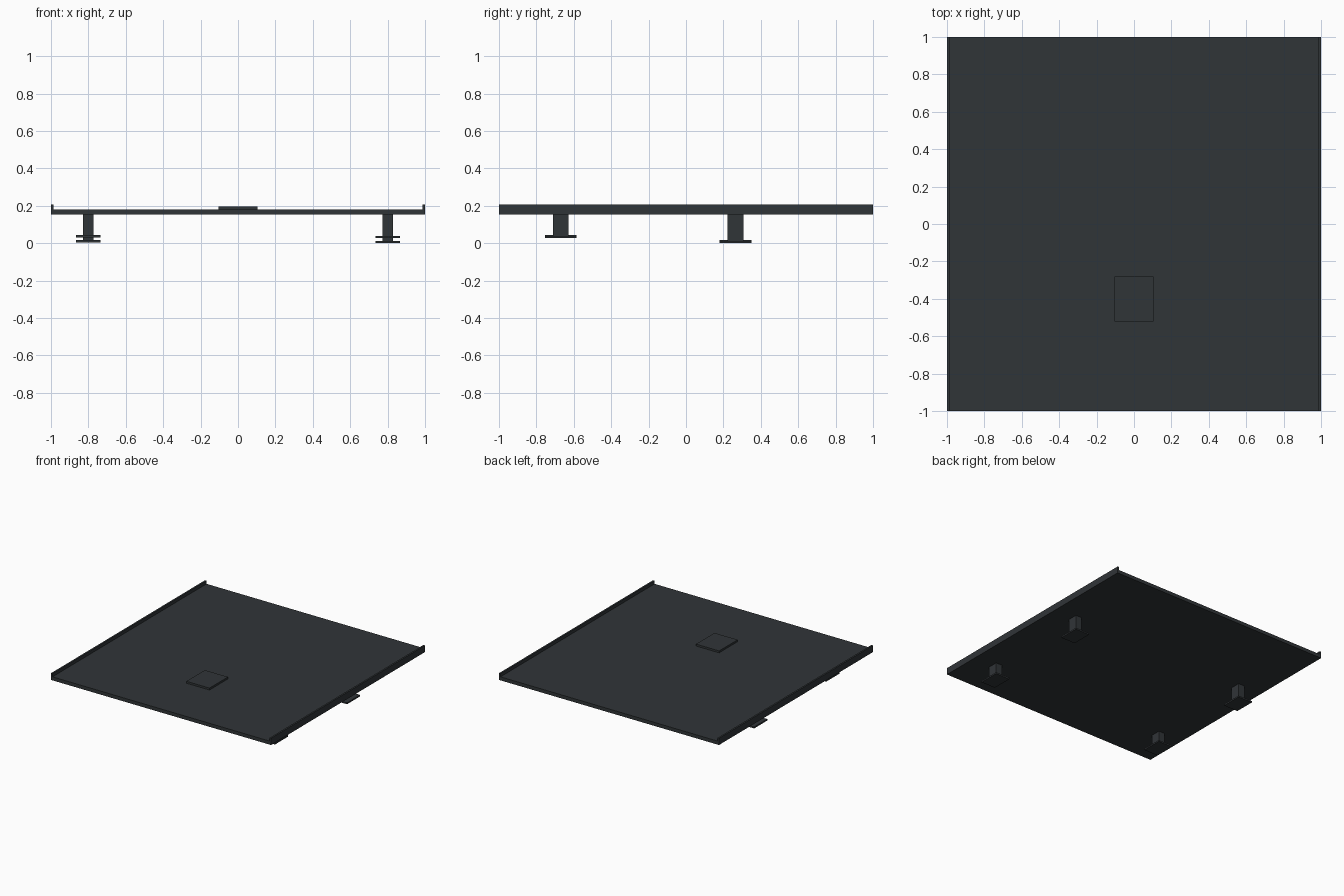
import bpy

if "Cube" in bpy.data.objects:
    bpy.data.objects.remove(bpy.data.objects["Cube"])

mat = bpy.data.materials.new("dark_grey")
mat.diffuse_color = (0.03, 0.035, 0.039, 1)
mat.use_nodes = True
mat.node_tree.nodes["Principled BSDF"].inputs["Base Color"].default_value = mat.diffuse_color


def box(name, x, y, z):
    """Axis-aligned box from (min, max) ranges."""
    mid = [(a + b) / 2 for a, b in (x, y, z)]
    bpy.ops.mesh.primitive_cube_add(size=1, location=mid)
    ob = bpy.context.object
    ob.name = name
    ob.scale = [b - a for a, b in (x, y, z)]
    bpy.ops.object.transform_apply(location=False, rotation=False, scale=True)
    ob.data.materials.append(mat)
    return ob


# Main deck and raised square pad
box("deck", (-1, 1), (-1, 1), (0.152, 0.181))
box("raised_pad", (-0.105, 0.105), (-0.52, -0.28), (0.181, 0.197))

for side, s in (("left", -1), ("right", 1)):
    # Upright lip along each side edge
    xs = sorted((s * 0.986, s * 1.0))
    box(f"{side}_lip", xs, (-1, 1), (0.181, 0.207))
    # Legs with flat foot plates; the front pair is shorter
    drop = 0.003 if s > 0 else 0.0
    for end, y, z in (("front", -0.67, 0.031), ("back", 0.265, 0.007)):
        z = max(z - drop * 1.5, 0.0) if end == "front" else (0.0 if s > 0 else 0.004)
        x = s * 0.8
        box(f"{end}_{side}_leg", (x - 0.028, x + 0.028),
            (y - 0.042, y + 0.042), (z + 0.012, 0.152))
        box(f"{end}_{side}_foot", (x - 0.065, x + 0.065),
            (y - 0.085, y + 0.085), (z, z + 0.012))
